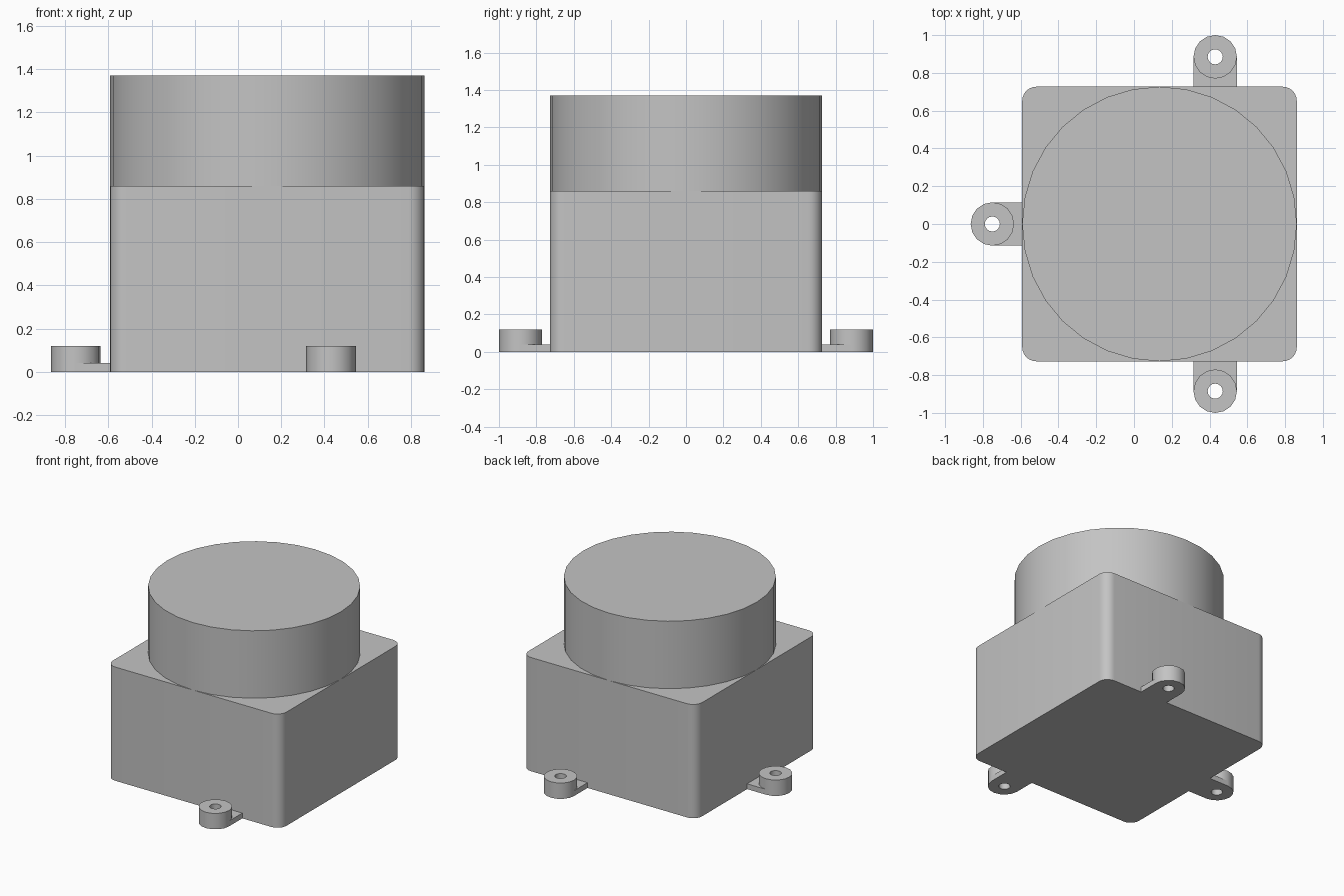
import bpy
import bmesh
from math import cos, sin, pi, radians
from mathutils import Matrix, Vector

cube = bpy.data.objects.get("Cube")
if cube:
    bpy.data.objects.remove(cube, do_unlink=True)

# One plain grey for the whole housing
GREY = (0.55, 0.55, 0.55, 1.0)
grey = bpy.data.materials.new("plain_grey")
grey.use_nodes = True
grey.diffuse_color = GREY
grey.node_tree.nodes["Principled BSDF"].inputs["Base Color"].default_value = GREY

CENTRE_X = 0.135
HALF = 0.727
BODY_TOP = 0.86
DRUM_TOP = 1.37
LUG_R, HOLE_R = 0.115, 0.04
LUG_H, TAB_H = 0.12, 0.04
REACH = 0.159            # lug axis to body wall


def arc(radius, start, end, steps, centre=(0, 0)):
    """Points along an arc, angles in degrees, both ends included."""
    angles = [radians(start + (end - start) * i / steps) for i in range(steps + 1)]
    return [(centre[0] + radius * cos(a), centre[1] + radius * sin(a)) for a in angles]


def extrude(bm, outline, bottom, top):
    """Add a closed prism with the given outline."""
    low = [bm.verts.new((x, y, bottom)) for x, y in outline]
    high = [bm.verts.new((x, y, top)) for x, y in outline]
    bm.faces.new(low)
    bm.faces.new(high)
    for i in range(len(low)):
        j = (i + 1) % len(low)
        bm.faces.new((low[i], low[j], high[j], high[i]))


def tube(bm, outer, inner, bottom, top):
    """Add a pipe between two outlines with the same number of points."""
    rings = [[bm.verts.new((x, y, z)) for x, y in ring]
             for ring, z in ((outer, bottom), (outer, top), (inner, top), (inner, bottom))]
    for k in range(4):
        a, b = rings[k], rings[(k + 1) % 4]
        for i in range(len(a)):
            j = (i + 1) % len(a)
            bm.faces.new((a[i], a[j], b[j], b[i]))


def finish(bm, name, matrix):
    bmesh.ops.recalc_face_normals(bm, faces=bm.faces)
    mesh = bpy.data.meshes.new(name)
    bm.to_mesh(mesh)
    bm.free()
    mesh.materials.append(grey)
    obj = bpy.data.objects.new(name, mesh)
    bpy.context.collection.objects.link(obj)
    obj.matrix_world = matrix
    bpy.ops.object.select_all(action="DESELECT")
    obj.select_set(True)
    bpy.context.view_layer.objects.active = obj
    bpy.ops.object.shade_smooth_by_angle(angle=radians(35))


# Square body with rounded upright corners
corner = 0.075
inset = HALF - corner
outline = []
for k, (sx, sy) in enumerate(((1, 1), (-1, 1), (-1, -1), (1, -1))):
    outline += arc(corner, 90 * k, 90 * k + 90, 6, (sx * inset, sy * inset))
bm = bmesh.new()
extrude(bm, outline, 0, BODY_TOP)
finish(bm, "body", Matrix.Translation((CENTRE_X, 0, 0)))

# Round drum on top of the body
bm = bmesh.new()
extrude(bm, arc(HALF, 0, 360, 32)[:-1], BODY_TOP, DRUM_TOP)
finish(bm, "drum", Matrix.Translation((CENTRE_X, 0, 0)))

# Mounting lugs: a drilled boss and a thin tab back to the wall
lugs = {
    "right_lug": ((-0.75, 0, 0), 180),
    "back_lug": ((0.43, 0.885, 0), 90),
    "front_lug": ((0.43, -0.885, 0), -90),
}
for name, (place, turn) in lugs.items():
    matrix = Matrix.Translation(Vector(place)) @ Matrix.Rotation(radians(turn), 4, "Z")
    bm = bmesh.new()
    tube(bm, arc(LUG_R, 0, 360, 16)[:-1], arc(HOLE_R, 0, 360, 16)[:-1], 0, LUG_H)
    finish(bm, name + "_boss", matrix)
    bm = bmesh.new()
    tab = arc(LUG_R, 90, 270, 8) + [(-REACH, -LUG_R), (-REACH, LUG_R)]
    extrude(bm, tab, 0, TAB_H)
    finish(bm, name + "_tab", matrix)
